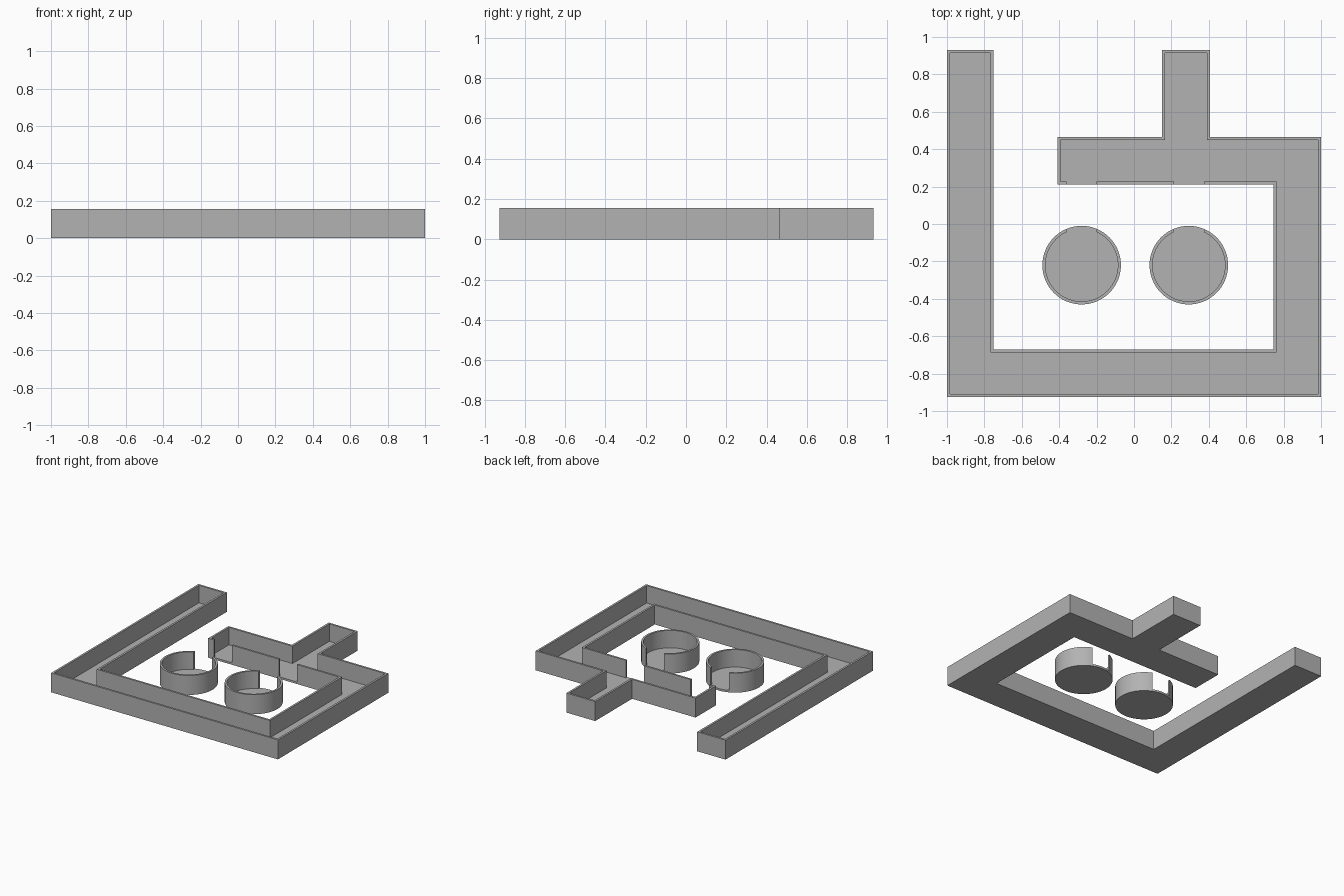
import bpy, bmesh
from math import cos, sin, tau
from mathutils import Vector

if "Cube" in bpy.data.objects:
    bpy.data.objects.remove(bpy.data.objects["Cube"])

HEIGHT, WALL, FLOOR = 0.155, 0.016, 0.016

grey = bpy.data.materials.new("plain grey")
grey.use_nodes = True
grey.diffuse_color = (0.45, 0.45, 0.45, 1)
grey.node_tree.nodes["Principled BSDF"].inputs["Base Color"].default_value = grey.diffuse_color


def make_tray(name, outline):
    """Extrude an outline, then inset and sink its top to leave thin walls."""
    bm = bmesh.new()
    base = bm.faces.new([bm.verts.new((x, y, 0)) for x, y in outline])
    geom = bmesh.ops.extrude_face_region(bm, geom=[base], use_keep_orig=True)["geom"]
    top = [g for g in geom if isinstance(g, bmesh.types.BMFace)]
    for v in top[0].verts:
        v.co.z = HEIGHT
    bmesh.ops.recalc_face_normals(bm, faces=bm.faces)
    bmesh.ops.inset_region(bm, faces=top, thickness=WALL, use_even_offset=True)
    inner = list(top[0].verts)
    # The sunken floor gets its own vertical inner walls
    for v in inner:
        v.co.z = HEIGHT
    sunk = bmesh.ops.extrude_discrete_faces(bm, faces=top)["faces"][0]
    lower = list(sunk.verts)
    if set(lower) == set(inner):
        raise RuntimeError("floor was not extruded")
    for v in lower:
        v.co.z = FLOOR
    bmesh.ops.recalc_face_normals(bm, faces=bm.faces)
    mesh = bpy.data.meshes.new(name)
    bm.to_mesh(mesh)
    bm.free()
    mesh.materials.append(grey)
    obj = bpy.data.objects.new(name, mesh)
    bpy.context.collection.objects.link(obj)
    return obj


def cut_doorway(obj, x, y, width=0.16, depth=0.07):
    """Remove a piece of wall down to the floor."""
    bpy.ops.mesh.primitive_cube_add(size=1, location=(x, y, FLOOR + 0.15))
    cutter = bpy.context.object
    cutter.scale = (width, depth, 0.3)
    cutter.hide_render = True
    mod = obj.modifiers.new("doorway", "BOOLEAN")
    mod.operation, mod.solver, mod.object = "DIFFERENCE", "EXACT", cutter
    bpy.ops.object.select_all(action="DESELECT")
    bpy.context.view_layer.objects.active = obj
    obj.select_set(True)
    bpy.ops.object.modifier_apply(modifier=mod.name)
    bpy.data.objects.remove(cutter)


# Winding corridor with a short branch
corridor = make_tray("corridor", [
    (-1, -0.925), (1, -0.925), (1, 0.465), (0.405, 0.465), (0.405, 0.93),
    (0.15, 0.93), (0.15, 0.465), (-0.41, 0.465), (-0.41, 0.21), (0.745, 0.21),
    (0.745, -0.67), (-0.75, -0.67), (-0.75, 0.93), (-1, 0.93)])

# Two round chambers, each facing a doorway in the corridor
for side, x in (("right", -0.28), ("left", 0.293)):
    ring = [Vector((x + 0.21 * cos(tau * i / 64), -0.22 + 0.21 * sin(tau * i / 64)))
            for i in range(64)]
    chamber = make_tray(side + "_round_chamber", ring)
    cut_doorway(chamber, x, -0.025)
    cut_doorway(corridor, x, 0.21)
    bpy.ops.object.select_all(action="DESELECT")
    chamber.select_set(True)
    bpy.context.view_layer.objects.active = chamber
    bpy.ops.object.shade_smooth_by_angle(angle=0.5)
